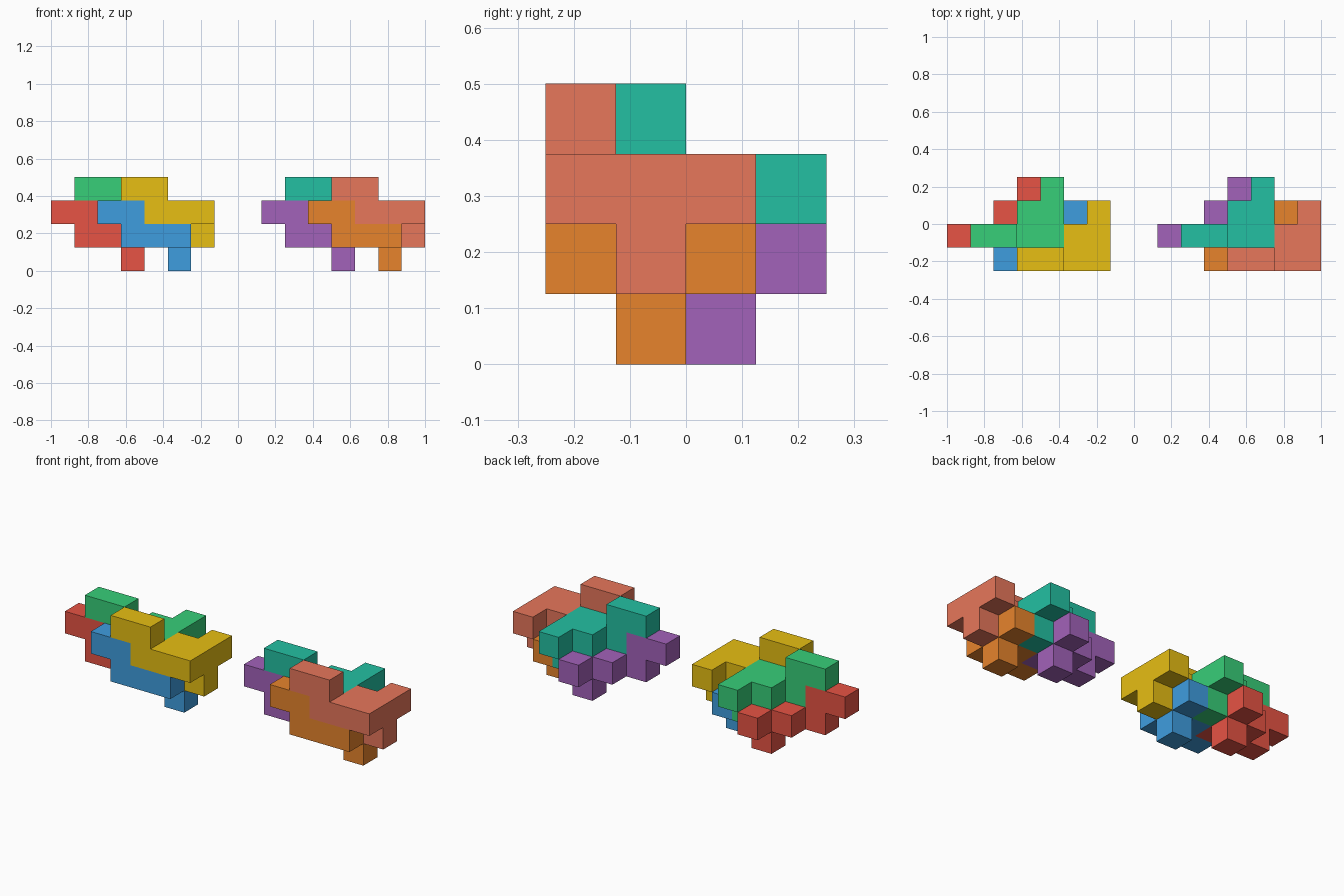
import bpy, bmesh
from mathutils import Vector

if "Cube" in bpy.data.objects:
    bpy.data.objects.remove(bpy.data.objects["Cube"])

U = 0.125                                # edge of one unit cube
ORIGIN = Vector((-1.0, -0.25, 0.0))      # corner of the cell grid

# One tile: upper bar, staircase-shaped slab, single foot (cell coordinates)
TILE = [(3, 0, 3), (4, 0, 3),
        (4, 0, 2), (5, 0, 2), (6, 0, 2), (5, 1, 2), (6, 1, 2), (6, 2, 2),
        (6, 1, 1)]


def cell_tile(name, shift, color):
    """Outer skin of the tile, moved by whole cells."""
    cells = {tuple(c[a] + shift[a] for a in range(3)) for c in TILE}
    bm = bmesh.new()
    for c in cells:
        for axis in range(3):
            for side in (0, 1):
                near = list(c)
                near[axis] += 2 * side - 1
                if tuple(near) in cells:
                    continue
                b, d = (axis + 1) % 3, (axis + 2) % 3
                ring = []
                for p, q in ((0, 0), (1, 0), (1, 1), (0, 1)):
                    v = Vector(c)
                    v[axis] += side
                    v[b] += p
                    v[d] += q
                    ring.append(bm.verts.new(ORIGIN + v * U))
                bm.faces.new(ring if side else ring[::-1])
    bmesh.ops.remove_doubles(bm, verts=bm.verts, dist=1e-4)
    # Merge the coplanar squares into clean flat faces
    bmesh.ops.dissolve_limit(bm, angle_limit=0.01, verts=bm.verts, edges=bm.edges)
    mesh = bpy.data.meshes.new(name)
    bm.to_mesh(mesh)
    bm.free()
    mat = bpy.data.materials.new(name + "_paint")
    # Palette is in display values; the material wants linear ones
    mat.diffuse_color = (*[(c / 255) ** 2.2 for c in color], 1.0)
    mat.use_nodes = True
    mat.node_tree.nodes["Principled BSDF"].inputs["Base Color"].default_value = mat.diffuse_color
    mesh.materials.append(mat)
    bpy.context.collection.objects.link(bpy.data.objects.new(name, mesh))


# Four interlocking positions per cluster
SHIFTS = [(0, 0, 0), (-2, 1, 0), (-1, 0, -1), (-3, 1, -1)]

LEFT = [("yellow", (230, 189, 26)), ("green", (58, 205, 120)),
        ("blue", (65, 156, 222)), ("red", (230, 84, 70))]
RIGHT = [("salmon", (230, 118, 91)), ("teal", (40, 191, 161)),
         ("orange", (230, 131, 48)), ("purple", (161, 98, 184))]

# Left cluster and its copy nine cells to the right
for dx, palette in ((0, LEFT), (9, RIGHT)):
    for (x, y, z), (label, color) in zip(SHIFTS, palette):
        cell_tile(label + "_tile", (x + dx, y, z), color)
